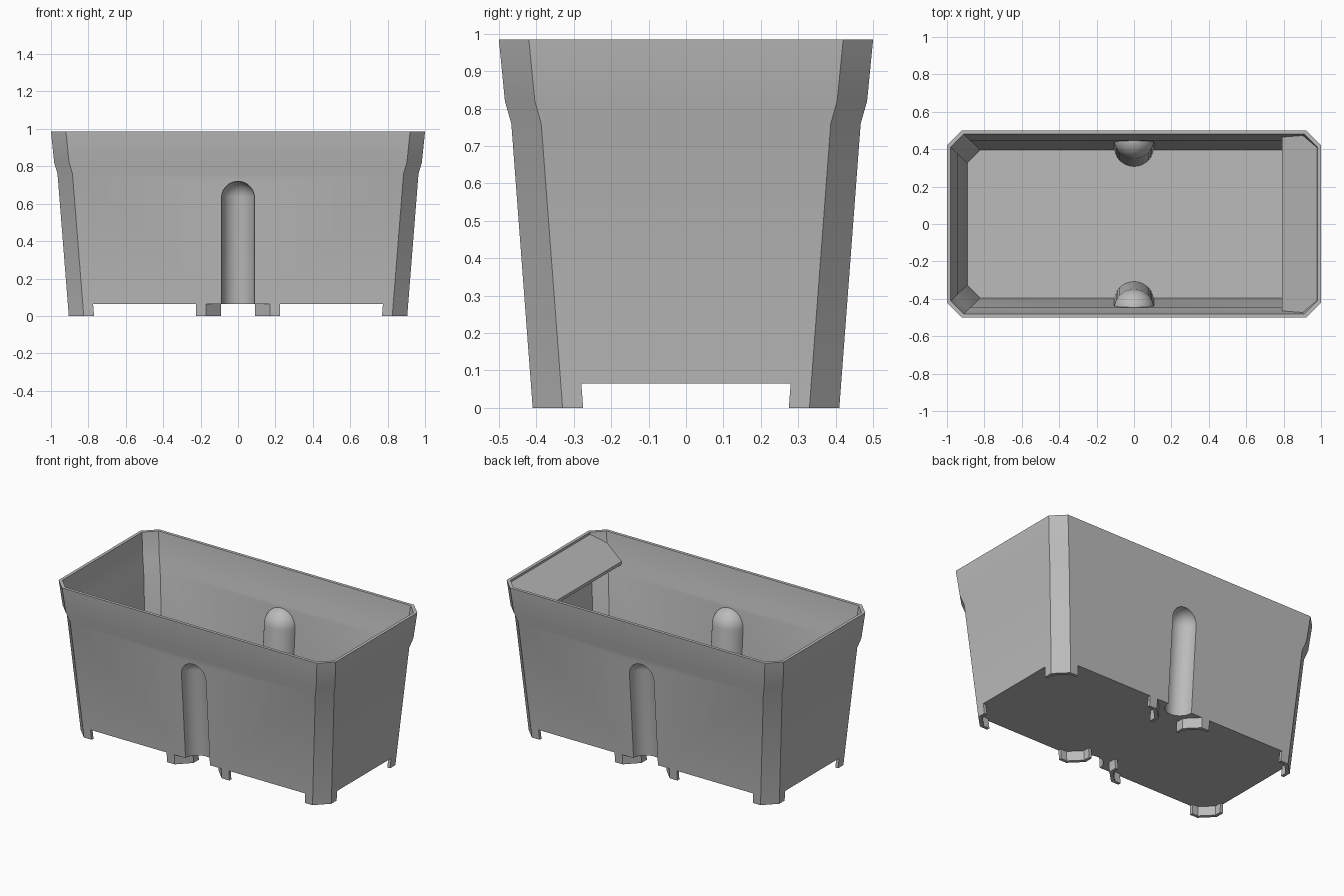
import bpy, bmesh, math
from mathutils import Vector, Matrix

if "Cube" in bpy.data.objects:
    bpy.data.objects.remove(bpy.data.objects["Cube"])

grey = bpy.data.materials.new("matte grey plastic")
grey.use_nodes = True
grey.diffuse_color = (0.5, 0.5, 0.5, 1)
grey.node_tree.nodes["Principled BSDF"].inputs["Base Color"].default_value = (0.5, 0.5, 0.5, 1)

WALL = 0.02
CHAMFER = 0.08
FLOOR = 0.065
SLOPE = 0.074          # outward lean of the lower wall
GROOVE_TOP = 0.72


def make(name, bm):
    bmesh.ops.recalc_face_normals(bm, faces=bm.faces)
    mesh = bpy.data.meshes.new(name)
    bm.to_mesh(mesh)
    bm.free()
    mesh.materials.append(grey)
    ob = bpy.data.objects.new(name, mesh)
    bpy.context.collection.objects.link(ob)
    return ob


def activate(ob):
    bpy.ops.object.select_all(action='DESELECT')
    ob.select_set(True)
    bpy.context.view_layer.objects.active = ob


def loft(name, rings):
    """Closed solid through rings of equal point count."""
    bm = bmesh.new()
    loops = [[bm.verts.new(p) for p in ring] for ring in rings]
    n = len(loops[0])
    for a, b in zip(loops, loops[1:]):
        for i in range(n):
            j = (i + 1) % n
            bm.faces.new((a[i], a[j], b[j], b[i]))
    bm.faces.new(loops[0][::-1])
    bm.faces.new(loops[-1])
    return make(name, bm)


def octagon(hx, hy, z, c=CHAMFER):
    return [(hx, c - hy, z), (hx, hy - c, z), (hx - c, hy, z), (c - hx, hy, z),
            (-hx, hy - c, z), (-hx, c - hy, z), (c - hx, -hy, z), (hx - c, -hy, z)]


def subtract(ob, cutter):
    mod = ob.modifiers.new("cut", 'BOOLEAN')
    mod.operation = 'DIFFERENCE'
    mod.solver = 'EXACT'
    mod.object = cutter
    activate(ob)
    bpy.ops.object.modifier_apply(modifier=mod.name)
    bpy.data.objects.remove(cutter)


def capsule(side, radius):
    """Round-topped rod lying in the plane of a long wall."""
    steps, top = 10, GROOVE_TOP - 0.088
    profile = [(radius, -top - 0.1)]
    profile += [(radius * math.cos(t), radius * math.sin(t))
                for t in (i * math.pi / 2 / steps for i in range(steps))]
    bm = bmesh.new()
    seg = 40
    loops = [[bm.verts.new((r * math.cos(2 * math.pi * k / seg),
                            r * math.sin(2 * math.pi * k / seg), z))
              for k in range(seg)] for r, z in profile]
    tip = bm.verts.new((0, 0, radius))
    for a, b in zip(loops, loops[1:]):
        for k in range(seg):
            bm.faces.new((a[k], a[k - 1], b[k - 1], b[k]))
    for k in range(seg):
        bm.faces.new((loops[-1][k], loops[-1][k - 1], tip))
    bm.faces.new(loops[0])
    lean = Matrix.Rotation(-side * math.atan(SLOPE), 4, 'X')
    place = Matrix.Translation((0, side * (0.41 + SLOPE * top), top))
    bm.transform(place @ lean)
    return make("groove_cutter", bm)


# Tapered tub with a flared rim: half width added to the base at each height
flare = [(FLOOR, 0.005), (0.76, 0.06), (0.82, 0.078), (0.985, 0.095)]
tub = loft("tub", [octagon(0.905 + d, 0.41 + d * 0.95, z) for z, d in flare])

# Hollow, keeping the inner bulges behind both grooves
inside = [(FLOOR + WALL, 0.0065)] + flare[1:3] + [(1.0, 0.0965)]
cavity = loft("cavity", [octagon(0.905 + d - WALL, 0.41 + d * 0.95 - WALL, z, CHAMFER - 0.01)
                         for z, d in inside])
for side in (-1, 1):
    subtract(cavity, capsule(side, 0.108))
subtract(tub, cavity)
for side in (-1, 1):
    subtract(tub, capsule(side, 0.088))
activate(tub)
bpy.ops.object.shade_smooth_by_angle(angle=math.radians(30))


# Thin skirt feet wrapping each chamfered corner of the two base halves
def foot(name, x, y, dx, dy, lean_x):
    leg, t, k = 0.135, WALL, 0.012
    c = CHAMFER
    path = [(leg, 0), (c, 0), (0, c), (0, leg), (t, leg), (t, c + k), (c + k, t), (leg, t)]
    rings = []
    for z, out in ((0, 0), (FLOOR + 0.004, 0.005)):
        rings.append([(x - dx * (u - out * lean_x), y - dy * (v - out), z) for u, v in path])
    loft(name, rings)


for sx, xn in ((-1, "right"), (1, "left")):
    for sy, yn in ((-1, "front"), (1, "back")):
        foot(f"{yn}_{xn}_corner_foot", sx * 0.905, sy * 0.41, sx, sy, 1)
        foot(f"{yn}_{xn}_middle_foot", sx * 0.09, sy * 0.41, -sx, sy, 0)

# Sloping shelf across one end, just below the rim
half = [(0.79, 0.468), (0.905, 0.478), (0.983, 0.405)]
outline = half + [(x, -y) for x, y in reversed(half)]


def shelf_ring(drop):
    return [(x, y, 0.975 - (0.983 - x) * 0.78 - drop) for x, y in outline]


loft("end_shelf", [shelf_ring(0.02), shelf_ring(0)])
